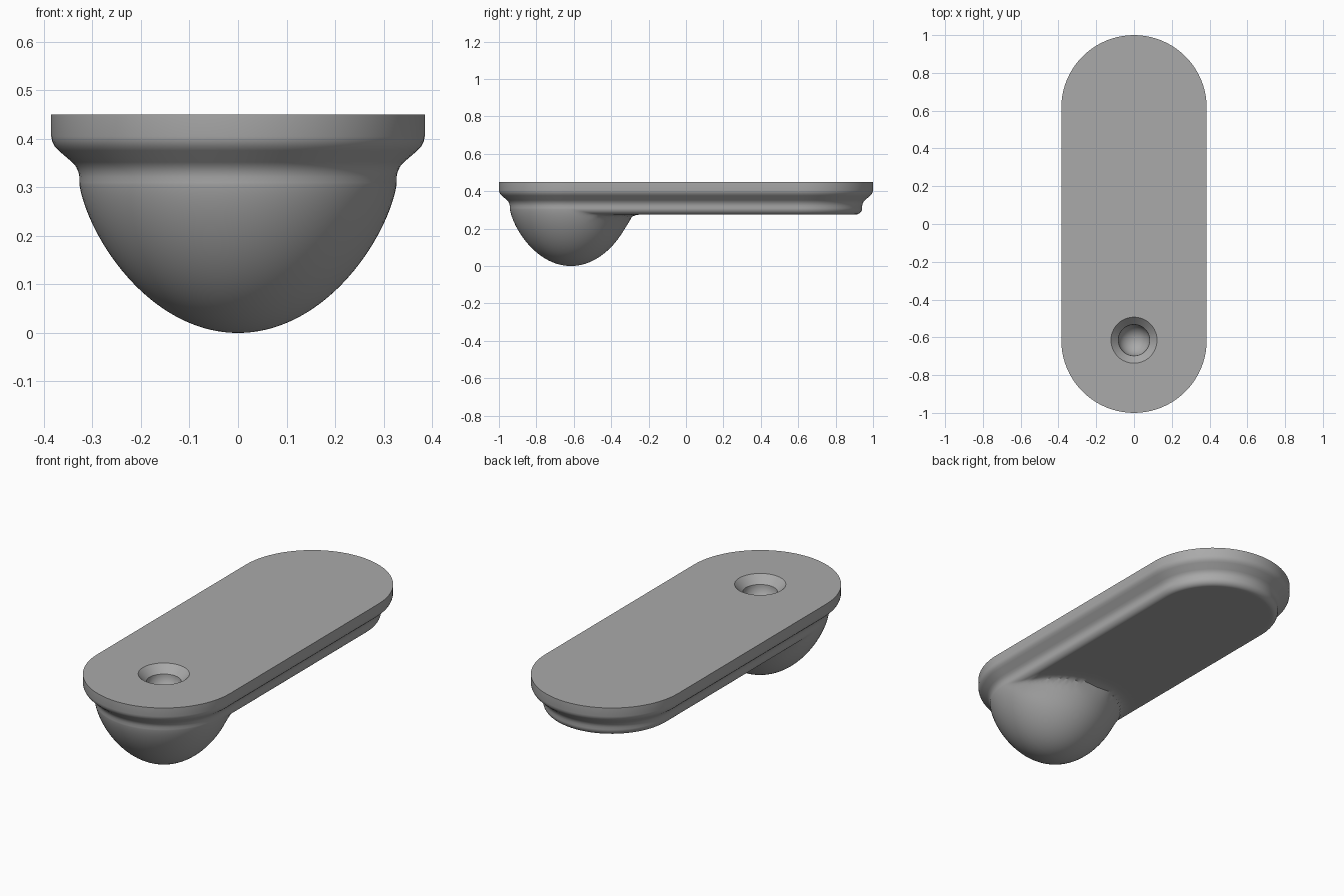
import bpy, bmesh
from math import sin, cos, pi, sqrt, hypot

cube = bpy.data.objects.get("Cube")
if cube:
    bpy.data.objects.remove(cube, do_unlink=True)

CAP = 0.615          # distance of each end-cap centre from the middle
INNER = 0.327        # half width of the lower step
RIM_Z = 0.31         # height where the wall meets the underside
FLAT_Z = 0.276       # height of the flat underside
ARC, SIDE, RINGS = 40, 64, 44


def stadium(r):
    """Points of a rounded slot outline, counter-clockwise."""
    pts = [(r * cos(pi * i / ARC), CAP + r * sin(pi * i / ARC)) for i in range(ARC + 1)]
    pts += [(-r, CAP - 2 * CAP * i / SIDE) for i in range(1, SIDE)]
    return pts + [(-x, -y) for x, y in pts]


def underside(x, y, r):
    """Flat bottom with rounded rim, blended into the knob at the front."""
    t = max(0.0, (r - 0.295) / (INNER - 0.295))
    plate = FLAT_Z + (RIM_Z - FLAT_Z) * (1 - sqrt(max(0.0, 1 - t * t)))
    d = hypot(x, y + CAP)
    u = min(1.0, d / INNER)
    knob = RIM_Z * (1 - (1 - u * u) ** 0.7) + 1.2 * max(0.0, d - INNER)
    behind = min(1.0, max(0.0, (y + CAP) / 0.2))
    k = 0.1 * behind * (1 - t) + 1e-5
    h = max(0.0, 1 - abs(plate - knob) / k)
    return min(plate, knob) - h * h * k / 4


def bridge(bm, a, b):
    for i in range(len(a)):
        j = (i + 1) % len(a)
        bm.faces.new((a[i], a[j], b[j], b[i]))


def loop_edges(bm, ring):
    return [bm.edges.get((ring[i - 1], ring[i])) for i in range(len(ring))]


bm = bmesh.new()

# Stepped outer wall
wall = [(0.385, 0.45), (0.385, 0.405), (0.383, 0.395), (0.378, 0.385), (0.37, 0.376),
        (0.342, 0.352), (0.334, 0.343), (0.329, 0.332), (INNER, 0.322)]
rings = [[bm.verts.new((x, y, z)) for x, y in stadium(r)] for r, z in wall]

# Underside and knob, as rings shrinking to the centre line
for n in range(RINGS + 1):
    r = INNER * cos(pi / 2 * n / RINGS)
    rings.append([bm.verts.new((x, y, underside(x, y, r))) for x, y in stadium(r)])
for a, b in zip(rings, rings[1:]):
    bridge(bm, a, b)

# Countersunk round socket in the top
BALL, SEGS, LATS = 0.083, 48, 14
socket = [(0.122, 0.45)]
socket += [(BALL * cos(pi / 2 * i / LATS), 0.41 - BALL * sin(pi / 2 * i / LATS))
           for i in range(LATS + 1)]
holes = [[bm.verts.new((r * cos(2 * pi * i / SEGS), r * sin(2 * pi * i / SEGS) - CAP, z))
          for i in range(SEGS)] for r, z in socket]
for a, b in zip(holes, holes[1:]):
    bridge(bm, a, b)

# Flat top around the socket
bmesh.ops.triangle_fill(bm, use_beauty=True,
                        edges=loop_edges(bm, rings[0]) + loop_edges(bm, holes[0]))
bmesh.ops.remove_doubles(bm, verts=bm.verts[:], dist=1e-5)
bmesh.ops.recalc_face_normals(bm, faces=bm.faces[:])

mesh = bpy.data.meshes.new("slotted_plate_with_knob")
bm.to_mesh(mesh)
bm.free()
obj = bpy.data.objects.new("slotted_plate_with_knob", mesh)
bpy.context.collection.objects.link(obj)

# Plain grey material
grey = bpy.data.materials.new("plain_grey")
grey.use_nodes = True
color = (0.4, 0.4, 0.4, 1)
grey.diffuse_color = color
grey.node_tree.nodes["Principled BSDF"].inputs["Base Color"].default_value = color
mesh.materials.append(grey)

bpy.ops.object.select_all(action="DESELECT")
obj.select_set(True)
bpy.context.view_layer.objects.active = obj
bpy.ops.object.shade_smooth_by_angle(angle=pi / 6)
